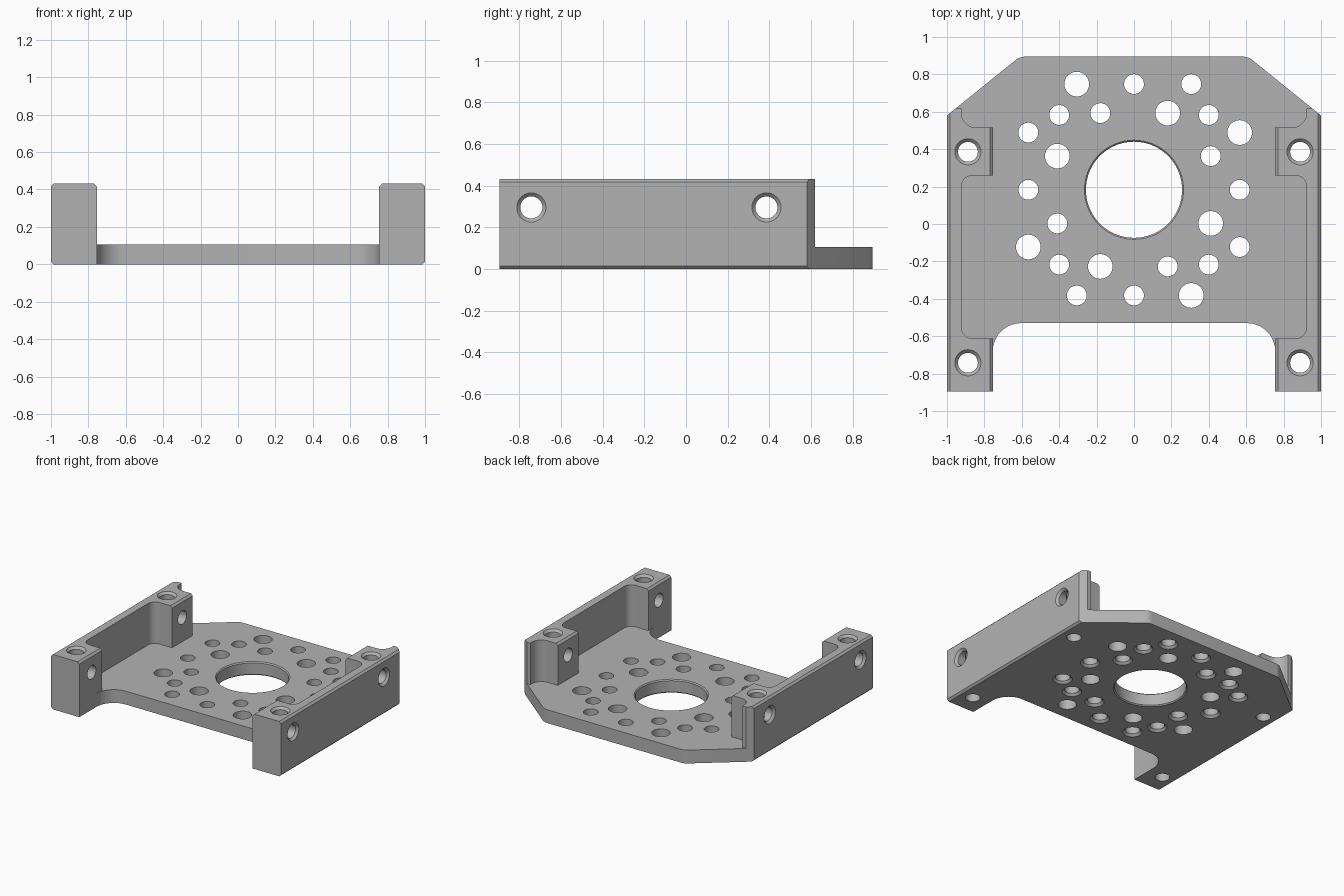
import bpy, bmesh, math
from mathutils import Matrix, Vector

cube = bpy.data.objects.get("Cube")
if cube:
    bpy.data.objects.remove(cube, do_unlink=True)

HEIGHT, PLATE, CHAMFER = 0.432, 0.105, 0.015
SMALL, LARGE, SINK = 0.053, 0.066, 0.07
CENTRE_Y = 0.183

grey = bpy.data.materials.new("machined grey")
grey.use_nodes = True
grey.diffuse_color = (0.45, 0.45, 0.45, 1)
grey.node_tree.nodes["Principled BSDF"].inputs["Base Color"].default_value = grey.diffuse_color


def make_object(name, bm):
    bmesh.ops.recalc_face_normals(bm, faces=bm.faces)
    mesh = bpy.data.meshes.new(name)
    bm.to_mesh(mesh)
    bm.free()
    mesh.materials.append(grey)
    obj = bpy.data.objects.new(name, mesh)
    bpy.context.collection.objects.link(obj)
    return obj


def outline(half):
    """Mirror a right-hand list of (x, y, corner radius) and round its corners."""
    corners = half + [(-x, y, r) for x, y, r in reversed(half)]
    points = []
    for i, (x, y, r) in enumerate(corners):
        p = Vector((x, y))
        if not r:
            points.append(p)
            continue
        a = (Vector(corners[i - 1][:2]) - p).normalized()
        b = (Vector(corners[(i + 1) % len(corners)][:2]) - p).normalized()
        half_angle = a.angle(b) / 2
        middle = p + (a + b).normalized() * (r / math.sin(half_angle))
        start = p + a * (r / math.tan(half_angle)) - middle
        end = p + b * (r / math.tan(half_angle)) - middle
        sweep = start.angle(end)
        steps = max(3, round(sweep / math.radians(10)))
        for k in range(steps + 1):
            t = sweep * k / steps
            points.append(middle + (start * math.sin(sweep - t) + end * math.sin(t)) / math.sin(sweep))
    return points


def extrude(bm, points, bottom, top):
    face = bm.faces.new([bm.verts.new((p.x, p.y, bottom)) for p in points])
    new = bmesh.ops.extrude_face_region(bm, geom=[face])["geom"]
    verts = [v for v in new if isinstance(v, bmesh.types.BMVert)]
    bmesh.ops.translate(bm, verts=verts, vec=(0, 0, top - bottom))


def drill(bm, profile, matrix, sides=40):
    """Closed turned solid from (radius, height) steps."""
    rings = []
    for r, z in profile:
        angles = [math.tau * i / sides for i in range(sides)]
        rings.append([bm.verts.new(matrix @ Vector((r * math.cos(a), r * math.sin(a), z))) for a in angles])
    for low, high in zip(rings, rings[1:]):
        for i in range(sides):
            j = (i + 1) % sides
            bm.faces.new((low[i], low[j], high[j], high[i]))
    bm.faces.new(rings[0][::-1])
    bm.faces.new(rings[-1])


def cut(target, bm):
    cutter = make_object("cutter", bm)
    cutter.hide_render = True
    mod = target.modifiers.new("cut", 'BOOLEAN')
    mod.operation, mod.solver, mod.object = 'DIFFERENCE', 'EXACT', cutter
    bpy.context.view_layer.objects.active = target
    bpy.ops.object.modifier_apply(modifier=mod.name)
    bpy.data.objects.remove(cutter, do_unlink=True)


# Full-height block with the angled back corners and the front slot
bm = bmesh.new()
extrude(bm, outline([(0.755, -0.53, 0.15), (0.755, -0.895, 0), (1, -0.895, 0),
                     (1, 0.58, 0), (0.61, 0.895, 0.08)]), 0, HEIGHT)
bracket = make_object("mounting_bracket", bm)

# Pocket between the side rails, leaving four corner bosses
bm = bmesh.new()
extrude(bm, outline([(0.755, -1, 0), (0.755, -0.612, 0), (0.923, -0.612, 0.06),
                     (0.923, 0.26, 0.06), (0.755, 0.26, 0), (0.755, 0.515, 0),
                     (0.923, 0.515, 0.08), (0.923, 0.618, 0), (0.953, 0.618, 0),
                     (0.953, 1, 0)]), PLATE, 0.6)
cut(bracket, bm)

# Long edge chamfers on rails and bosses
bm = bmesh.new()
for side in (-1, 1):
    for x, z in ((1, 0), (1, HEIGHT), (0.755, HEIGHT)):
        matrix = (Matrix.Translation((side * x, 0, z)) @ Matrix.Rotation(math.pi / 4, 4, 'Y')
                  @ Matrix.Diagonal((CHAMFER * math.sqrt(2), 2.4, CHAMFER * math.sqrt(2), 1)))
        bmesh.ops.create_cube(bm, size=1, matrix=matrix)
cut(bracket, bm)

# Centre bore and the four-way hole pattern of the plate
bm = bmesh.new()
centre = Matrix.Translation((0, CENTRE_Y, 0))
drill(bm, [(0.265, -0.1), (0.265, 0), (0.257, 0.008), (0.257, PLATE - 0.008),
           (0.265, PLATE), (0.265, 0.2)], centre, 72)
small_hole = [(SINK, -0.1), (SINK, 0), (SMALL, 0.017), (SMALL, 0.2)]
large_hole = [(LARGE, -0.1), (LARGE, 0.2)]
pattern = [(0, 0.565, small_hole), (0.306, 0.565, small_hole), (-0.306, 0.565, large_hole),
           (0.4, 0.4, small_hole), (0.18, 0.41, large_hole), (-0.18, 0.41, small_hole)]
for turn in range(4):
    for x, y, profile in pattern:
        drill(bm, profile, centre @ Matrix.Rotation(turn * math.pi / 2, 4, 'Z')
              @ Matrix.Translation((x, y, 0)))
cut(bracket, bm)

# Countersunk screw holes down through the bosses, then in from the sides
down, across = bmesh.new(), bmesh.new()
for side in (-1, 1):
    for y in (-0.742, 0.386):
        drill(down, [(SMALL, -0.1), (SMALL, HEIGHT - 0.017), (SINK, HEIGHT), (SINK, 0.6)],
              Matrix.Translation((side * 0.888, y, 0)))
        drill(across, [(SMALL, 0.6), (SMALL, 0.983), (SINK, 1), (SINK, 1.2)],
              Matrix.Translation((0, y, 0.295)) @ Matrix.Rotation(side * math.pi / 2, 4, 'Y'))
cut(bracket, down)
cut(bracket, across)

# Smooth bores and fillets, keep machined edges crisp
bpy.ops.object.select_all(action='DESELECT')
bracket.select_set(True)
bpy.context.view_layer.objects.active = bracket
bpy.ops.object.shade_smooth_by_angle(angle=math.radians(30))
